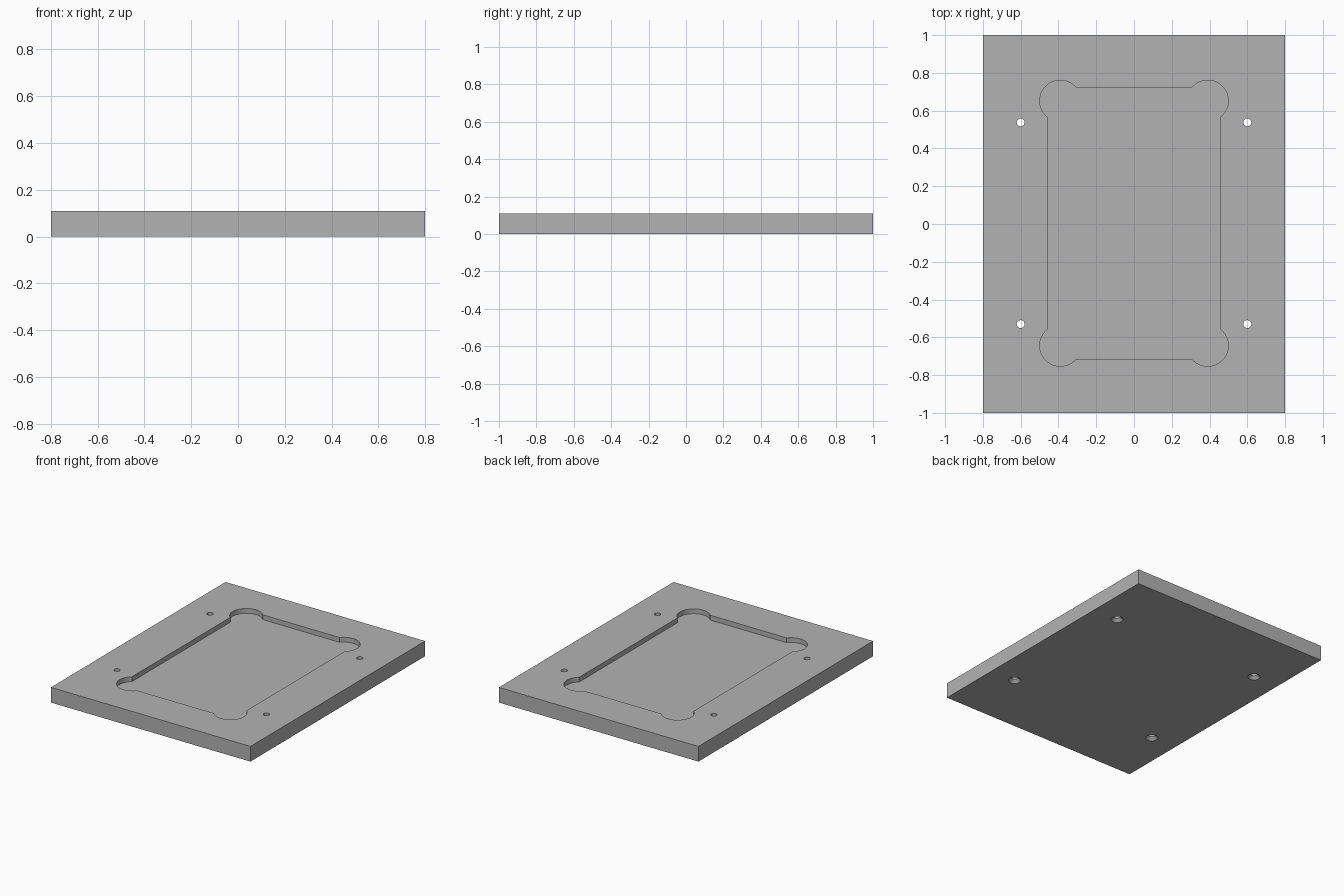
import bpy, bmesh, math
from mathutils import Matrix

if "Cube" in bpy.data.objects:
    bpy.data.objects.remove(bpy.data.objects["Cube"])

W, L, H = 1.6, 2.0, 0.11           # plate size
POCKET_Z = 0.075                   # pocket floor height
OFF_Y = 0.004                      # pocket and holes sit slightly to the back
POCKET_X, POCKET_Y = 0.459, 0.719  # pocket half sizes
RELIEF_X, RELIEF_Y, RELIEF_R = 0.39, 0.648, 0.109
HOLE_X, HOLE_Y, HOLE_R, SINK_R, SINK_D = 0.6, 0.534, 0.021, 0.042, 0.021

grey = bpy.data.materials.new("plain grey")
grey.diffuse_color = (0.45, 0.45, 0.45, 1)
grey.use_nodes = True
grey.node_tree.nodes["Principled BSDF"].inputs["Base Color"].default_value = grey.diffuse_color


def add_object(name, bm):
    bmesh.ops.recalc_face_normals(bm, faces=bm.faces)
    mesh = bpy.data.meshes.new(name)
    bm.to_mesh(mesh)
    bm.free()
    mesh.materials.append(grey)
    obj = bpy.data.objects.new(name, mesh)
    bpy.context.collection.objects.link(obj)
    return obj


def box(name, sx, sy, z0, z1, y=0):
    bm = bmesh.new()
    bmesh.ops.create_cube(bm, size=1, matrix=Matrix.Translation((0, y, (z0 + z1) / 2))
                          @ Matrix.Diagonal((sx, sy, z1 - z0, 1)))
    return add_object(name, bm)


def turned(name, profile, x, y, sides):
    """Closed round solid from (radius, z) rings."""
    bm = bmesh.new()
    rings = [[bm.verts.new((x + r * math.cos(2 * math.pi * i / sides),
                            y + r * math.sin(2 * math.pi * i / sides), z))
              for i in range(sides)] for r, z in profile]
    for a, b in zip(rings, rings[1:]):
        for i in range(sides):
            j = (i + 1) % sides
            bm.faces.new((a[i], a[j], b[j], b[i]))
    bm.faces.new(rings[0][::-1])
    bm.faces.new(rings[-1])
    return add_object(name, bm)


plate = box("base_plate", W, L, 0, H)

# Pocket with round corner reliefs, and countersunk screw holes
cutters = [box("pocket_cutter", 2 * POCKET_X, 2 * POCKET_Y, POCKET_Z, H + 0.1, OFF_Y)]
for sx in (-1, 1):
    for sy in (-1, 1):
        cutters.append(turned("relief_cutter", [(RELIEF_R, POCKET_Z), (RELIEF_R, H + 0.1)],
                              sx * RELIEF_X, sy * RELIEF_Y + OFF_Y, 64))
        cutters.append(turned("screw_hole_cutter",
                              [(SINK_R + 0.02, -0.02), (SINK_R, 0), (HOLE_R, SINK_D), (HOLE_R, H + 0.1)],
                              sx * HOLE_X, sy * HOLE_Y + OFF_Y, 32))

bpy.context.view_layer.objects.active = plate
plate.select_set(True)
for cutter in cutters:
    cut = plate.modifiers.new("cut", 'BOOLEAN')
    cut.operation = 'DIFFERENCE'
    cut.solver = 'EXACT'
    cut.object = cutter
    bpy.ops.object.modifier_apply(modifier=cut.name)
for cutter in cutters:
    bpy.data.objects.remove(cutter)

# Smooth round walls, sharp edges
bpy.ops.object.select_all(action='DESELECT')
plate.select_set(True)
bpy.ops.object.shade_smooth_by_angle(angle=math.radians(30))
